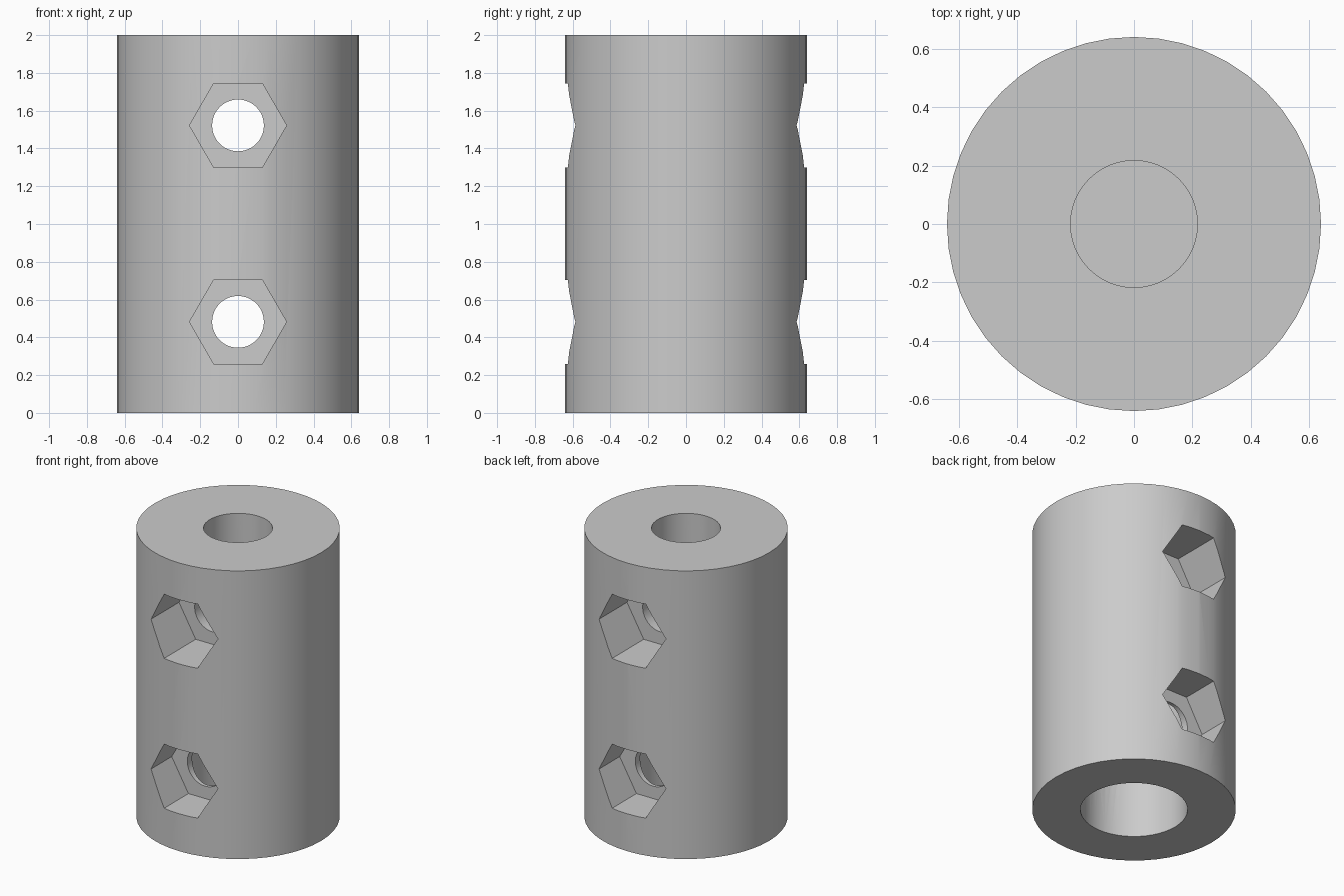
import bpy
import math
from mathutils import Matrix

if "Cube" in bpy.data.objects:
    bpy.data.objects.remove(bpy.data.objects["Cube"], do_unlink=True)

RADIUS = 0.64
HEIGHT = 2.0
AXIS_Z = Matrix.Identity(4)
AXIS_Y = Matrix.Rotation(math.pi / 2, 4, "X") @ Matrix.Rotation(math.pi / 2, 4, "Z")

grey = bpy.data.materials.new("plain grey")
grey.use_nodes = True
colour = (0.6, 0.6, 0.6, 1)
grey.diffuse_color = colour
grey.node_tree.nodes["Principled BSDF"].inputs["Base Color"].default_value = colour


def prism(name, sides, radius, length, centre, axis=AXIS_Z):
    bpy.ops.mesh.primitive_cylinder_add(vertices=sides, radius=radius, depth=length)
    obj = bpy.context.object
    obj.name = name
    obj.data.transform(Matrix.Translation(centre) @ axis)
    obj.data.materials.append(grey)
    return obj


def cut(body, cutter):
    mod = body.modifiers.new(cutter.name, "BOOLEAN")
    mod.operation = "DIFFERENCE"
    mod.solver = "EXACT"
    mod.object = cutter
    bpy.context.view_layer.objects.active = body
    bpy.ops.object.modifier_apply(modifier=mod.name)
    bpy.data.objects.remove(cutter, do_unlink=True)


# Solid coupling sleeve
sleeve = prism("coupling_sleeve", 48, RADIUS, HEIGHT, (0, 0, HEIGHT / 2))

# Blind shaft bores: narrow above, wide below, with a thin wall between
cut(sleeve, prism("narrow_bore", 48, 0.217, 1.06, (0, 0, 1.57)))
cut(sleeve, prism("wide_bore", 48, 0.337, 1.06, (0, 0, 0.43)))

# Cross holes with a hexagonal nut pocket at each end
for z, pocket_floor in ((0.482, 0.36), (1.522, 0.28)):
    cut(sleeve, prism("screw_hole", 48, 0.137, 2, (0, 0, z), AXIS_Y))
    for side in (-1, 1):
        middle = side * (pocket_floor + 0.25)
        cut(sleeve, prism("nut_pocket", 6, 0.257, 0.5, (0, middle, z), AXIS_Y))

# Smooth round walls, crisp edges
bpy.ops.object.select_all(action="DESELECT")
sleeve.select_set(True)
bpy.context.view_layer.objects.active = sleeve
bpy.ops.object.shade_smooth_by_angle(angle=math.radians(30))
